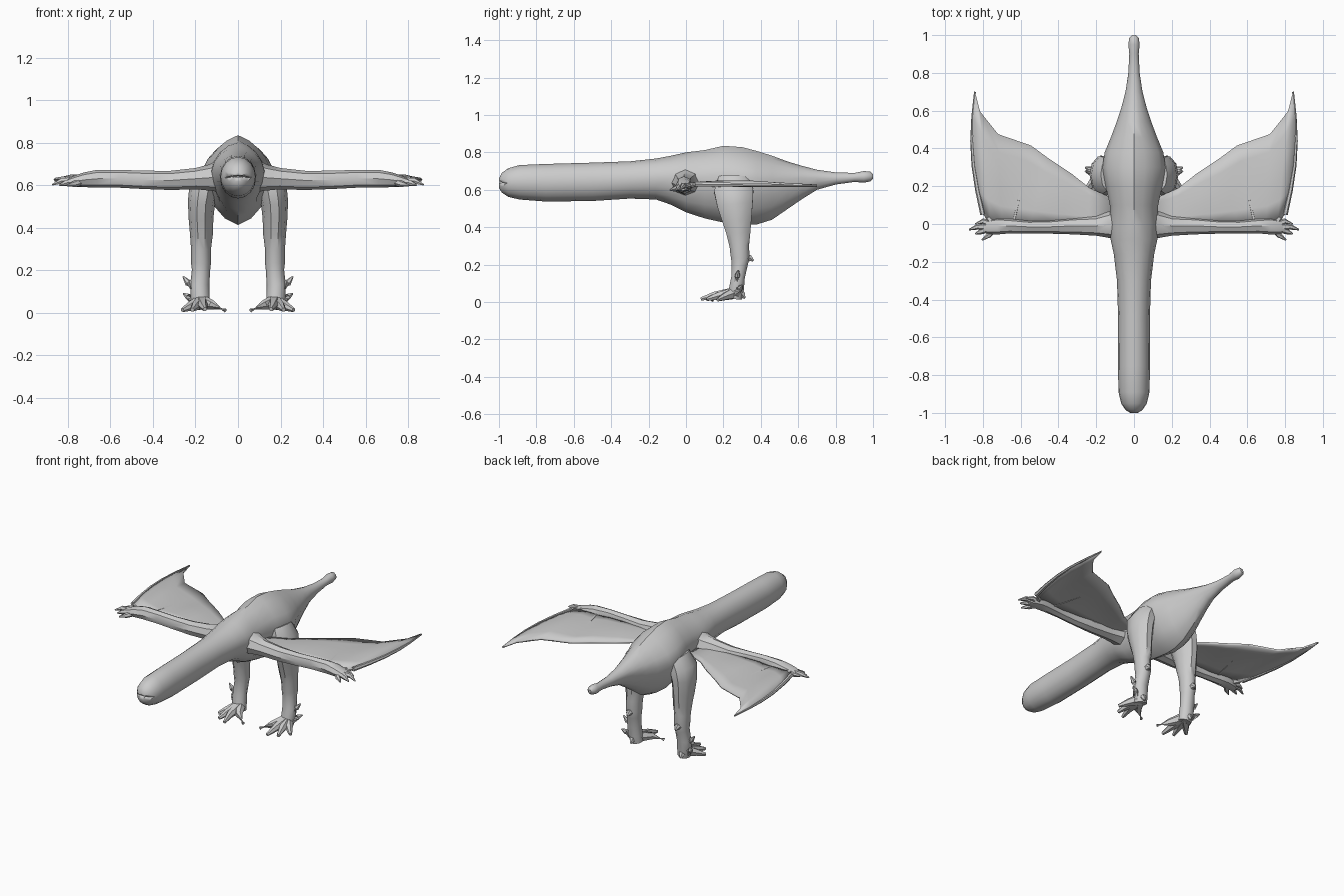
import bpy, bmesh, math
from mathutils import Vector

hide = bpy.data.materials.new("pale_grey_hide")
hide.diffuse_color = (0.6, 0.6, 0.6, 1)


def finish(name, bm, mirror=False, angle=40):
    bmesh.ops.recalc_face_normals(bm, faces=bm.faces)
    me = bpy.data.meshes.new(name)
    bm.to_mesh(me)
    bm.free()
    ob = bpy.data.objects.new(name, me)
    bpy.context.collection.objects.link(ob)
    me.materials.append(hide)
    if mirror:
        ob.modifiers.new("mirror", 'MIRROR').use_mirror_merge = False
    bpy.ops.object.select_all(action='DESELECT')
    ob.select_set(True)
    bpy.context.view_layer.objects.active = ob
    bpy.ops.object.shade_smooth_by_angle(angle=math.radians(angle))
    return ob


def loft(bm, rings):
    rows = [[bm.verts.new(p) for p in r] for r in rings]
    n = len(rows[0])
    for a, b in zip(rows, rows[1:]):
        for i in range(n):
            j = (i + 1) % n
            bm.faces.new((a[i], a[j], b[j], b[i]))
    bm.faces.new(rows[0])
    bm.faces.new(rows[-1])


def tube(bm, path, n=8):
    """Tube through (x, y, z, side radius, other radius) stations."""
    pts = [Vector(p[:3]) for p in path]
    rings = []
    for i, p in enumerate(path):
        d = (pts[min(i + 1, len(pts) - 1)] - pts[max(i - 1, 0)]).normalized()
        ref = Vector((1, 0, 0)) if abs(d.x) < 0.75 else Vector((0, 1, 0))
        u = (ref - d * ref.dot(d)).normalized()
        v = d.cross(u)
        ra, rb = p[3], p[-1]
        rings.append([pts[i] + u * ra * math.cos(2 * math.pi * k / n)
                      + v * rb * math.sin(2 * math.pi * k / n) for k in range(n)])
    loft(bm, rings)


# Body, neck and tail: y, half width, bottom, top, ridge sharpness
stations = [
    (-1.0, .02, .61, .66, 0), (-.985, .045, .585, .69, 0), (-.95, .068, .562, .715, 0),
    (-.89, .082, .548, .732, 0), (-.75, .085, .537, .738, 0), (-.5, .084, .54, .745, 0),
    (-.3, .09, .553, .752, 0), (-.16, .107, .548, .767, .1), (-.08, .124, .52, .782, .3),
    (0, .128, .48, .80, .5), (.1, .128, .447, .812, .8), (.2, .15, .425, .835, 1),
    (.3, .168, .412, .828, 1), (.38, .155, .415, .807, 1), (.46, .122, .44, .782, .9),
    (.54, .092, .495, .752, .7), (.62, .066, .55, .728, .5), (.7, .045, .60, .707, .2),
    (.8, .03, .628, .693, 0), (.9, .025, .642, .69, 0), (.95, .03, .638, .70, 0),
    (.985, .025, .645, .697, 0), (1.0, .01, .66, .682, 0)]
rings = []
for y, w, lo, hi, ridge in stations:
    ring = []
    mid = (lo + hi) / 2 + ridge * .05
    for k in range(16):
        a = 2 * math.pi * k / 16
        c, s = math.cos(a), math.sin(a)
        flat = 1 - ridge * .13 * abs(math.sin(2 * a)) * (1 if s > 0 else .5)
        ring.append((w * c * flat, y, mid + s * flat * (hi - mid if s > 0 else mid - lo)))
    rings.append(ring)
bm = bmesh.new()
loft(bm, rings)
body = finish("body_neck_tail", bm)

# Mouth slit
bm = bmesh.new()
loft(bm, [[(x, y, .642 - 2 * x * x + dz) for y, dz in
           ((-1.05, -.009), (-.955, 0), (-1.05, .009))] for x in
          (-.06, -.03, 0, .03, .06)])
cutter = finish("mouth_cutter", bm)
cutter.hide_render = True
cutter.hide_viewport = True
cut = body.modifiers.new("mouth", 'BOOLEAN')
cut.operation, cut.object = 'DIFFERENCE', cutter

# Arm with fingers
bm = bmesh.new()
tube(bm, [(.06, 0, .645, .09, .085), (.13, -.005, .635, .07, .062), (.2, -.01, .63, .052, .05),
          (.32, -.01, .622, .045, .045), (.45, -.015, .625, .036, .043), (.56, -.015, .63, .034, .042),
          (.66, -.01, .63, .04, .042), (.72, -.01, .625, .045, .035), (.77, -.015, .617, .04, .026),
          (.80, -.02, .612, .025, .018)])
for mid, tip in (((.83, -.015, .62), (.873, -.03, .602)),
                 ((.77, -.06, .605), (.805, -.085, .598)),
                 ((.81, -.04, .61), (.84, -.052, .60)),
                 ((.80, .015, .62), (.84, .0, .615)),
                 ((.77, .03, .625), (.79, .05, .62))):
    tube(bm, [(.73, -.012, .62, .022), (*mid, .015), (*tip, .004)], 6)
finish("arm", bm, True)

# Wing membrane: scalloped sheet, slightly pleated between the fingers
front = [(.12, 0), (.24, 0), (.4, 0), (.55, 0), (.64, 0), (.7, .0), (.76, .01), (.8, .05)]
back = [(.10, .13), (.235, .19), (.33, .265), (.45, .345), (.545, .415), (.72, .475),
        (.815, .595), (.842, .70)]
bulge = [.0, .0, .008, .008, -.002, .012, .012, 0]
bm = bmesh.new()
grid = []
for i, ((ax, ay), (bx, by)) in enumerate(zip(front, back)):
    row = []
    for j in range(6):
        t = j / 5
        out = .035 * math.sin(math.pi * t) if i == 7 else 0
        row.append((ax + (bx - ax) * t + out, ay + (by - ay) * t,
                    .63 + bulge[i] * math.sin(math.pi * t) * 1.5 - .008 * t))
    grid.append(row)
rows = [[bm.verts.new(p) for p in r] for r in grid]
for a, b in zip(rows, rows[1:]):
    for j in range(5):
        bm.faces.new((a[j], a[j + 1], b[j + 1], b[j]))
wing = finish("wing_membrane", bm, True, 30)
thick = wing.modifiers.new("thickness", 'SOLIDIFY')
thick.thickness, thick.offset = .012, 0

# Wing ribs along the folds and outer edge
bm = bmesh.new()
for i, r in ((4, .010), (7, .014)):
    tube(bm, [(*p, r * (1 - .13 * j)) for j, p in enumerate(grid[i])], 6)
finish("wing_ribs", bm, True)

# Leg: thigh, knee, shin, heel
bm = bmesh.new()
tube(bm, [(.13, .26, .66, .05, .09), (.16, .255, .59, .07, .11), (.172, .262, .52, .064, .10),
          (.174, .272, .44, .058, .083), (.172, .28, .37, .054, .068), (.174, .285, .30, .047, .055),
          (.174, .29, .235, .047, .052), (.174, .287, .20, .043, .045), (.18, .278, .13, .045, .038),
          (.178, .27, .07, .045, .042), (.172, .262, .02, .04, .04)], 10)
# Ankle ridge and heel spurs
for pts in (((.175, .31, .23, .03), (.175, .345, .235, .018), (.175, .36, .22, .006)),
            ((.20, .27, .11, .026), (.235, .275, .14, .016), (.258, .28, .17, .004)),
            ((.20, .27, .05, .026), (.235, .29, .075, .016), (.258, .30, .09, .004)),
            ((.175, .27, .06, .03), (.18, .30, .04, .02), (.18, .315, .02, .006))):
    tube(bm, pts, 6)
# Toes
for knee, tip in (((.12, .18, .035), (.06, .14, .01)),
                  ((.165, .15, .035), (.155, .08, .016)),
                  ((.20, .17, .032), (.215, .11, .014)),
                  ((.225, .21, .03), (.262, .17, .012))):
    tube(bm, [(.172, .265, .05, .036), (*knee, .022), (*tip, .010)], 6)
for v in bm.verts:
    v.co.z = max(v.co.z, 0)
finish("leg_and_foot", bm, True)
